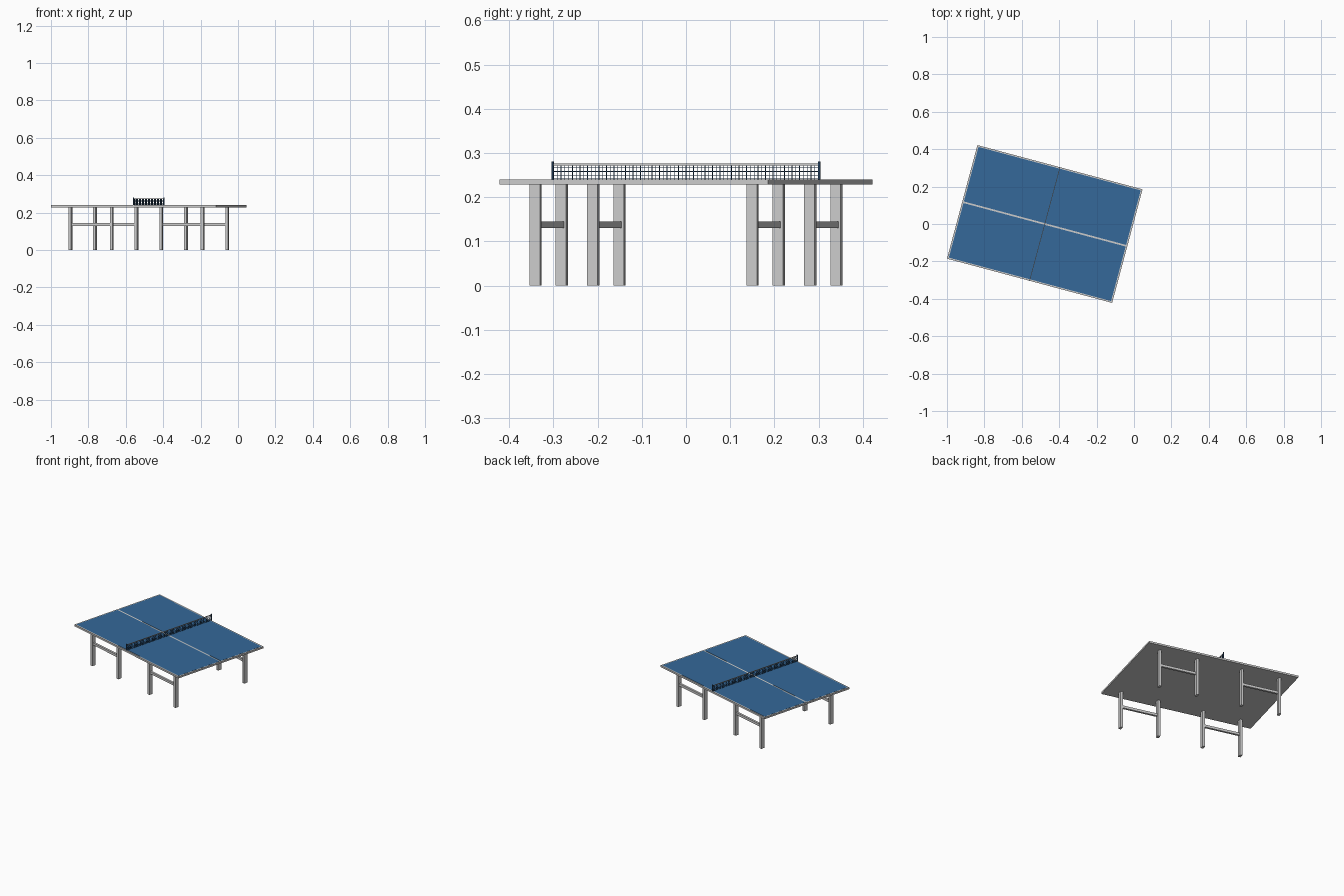
import bpy, bmesh
from math import radians
from mathutils import Matrix, Vector

if "Cube" in bpy.data.objects:
    bpy.data.objects.remove(bpy.data.objects["Cube"])

# Table frame: u runs along the length, v along the width, turned 15 degrees
CENTRE = Vector((-0.477, 0.0, 0.0))
TURN = radians(-15)
L, W = 0.914, 0.6285
TOP, UNDER = 0.2400, 0.2290


def material(name, rgb):
    m = bpy.data.materials.new(name)
    m.diffuse_color = (*rgb, 1)
    m.use_nodes = True
    m.node_tree.nodes["Principled BSDF"].inputs["Base Color"].default_value = m.diffuse_color
    return m


blue = material("table_blue", (0.035, 0.14, 0.32))
navy = material("net_navy", (0.02, 0.06, 0.13))


def boxes(name, items, mat=None):
    """One object made of boxes, each given as (centre, size)."""
    bm = bmesh.new()
    for c, s in items:
        bmesh.ops.create_cube(bm, size=1,
                              matrix=Matrix.Translation(c) @ Matrix.Diagonal((*s, 1)))
    me = bpy.data.meshes.new(name)
    bm.to_mesh(me)
    bm.free()
    ob = bpy.data.objects.new(name, me)
    bpy.context.collection.objects.link(ob)
    ob.location = CENTRE
    ob.rotation_euler.z = TURN
    if mat:
        me.materials.append(mat)
    return ob


# Pale board whose rim and middle show as the painted lines
boxes("table_board", [((0, 0, (TOP + UNDER) / 2), (L, W, TOP - UNDER))])

# Two blue playing panels either side of the centre line
BORDER, LINE = 0.008, 0.009
panel_w = (W - 2 * BORDER - LINE) / 2
for side, name in ((-1, "front_panel"), (1, "back_panel")):
    v = side * (LINE + panel_w) / 2
    boxes(name, [((0, v, TOP), (L - 2 * BORDER, panel_w, 0.001))], blue)

# Four H-shaped leg frames
U_IN, U_OUT, V_LEG = 0.137, 0.366, 0.254
for su, end in ((-1, "left"), (1, "right")):
    for sv, side in ((-1, "front"), (1, "back")):
        v = sv * V_LEG
        for u, pos in ((U_IN, "inner"), (U_OUT, "outer")):
            boxes(f"{side}_{end}_{pos}_leg",
                  [((su * u, v, UNDER / 2), (0.015, 0.0245, UNDER))])
        boxes(f"{side}_{end}_crossbar",
              [((su * (U_IN + U_OUT) / 2, v, 0.1375),
                (U_OUT - U_IN - 0.015, 0.013, 0.0150))])

# Net posts at the table edges
NET_TOP = 0.2725
for sv, side in ((-1, "front"), (1, "back")):
    boxes(f"{side}_net_post", [((0, sv * (W / 2 - 0.002), 0.2600), (0.005, 0.004, 0.0420))], navy)

# Net mesh of thin cords, with a pale tape along the top
NV, NH, CORD = 70, 4, 0.0014
span, h = W - 0.008, NET_TOP - TOP
cords = [((0, -span / 2 + span * i / NV, TOP + h / 2), (CORD, CORD, h)) for i in range(NV + 1)]
cords += [((0, 0, TOP + 0.002 + h * i / NH), (CORD, span, CORD)) for i in range(NH)]
boxes("net_mesh", cords, navy)
boxes("net_tape", [((0, 0, NET_TOP + 0.002), (0.003, span, 0.0045))])
